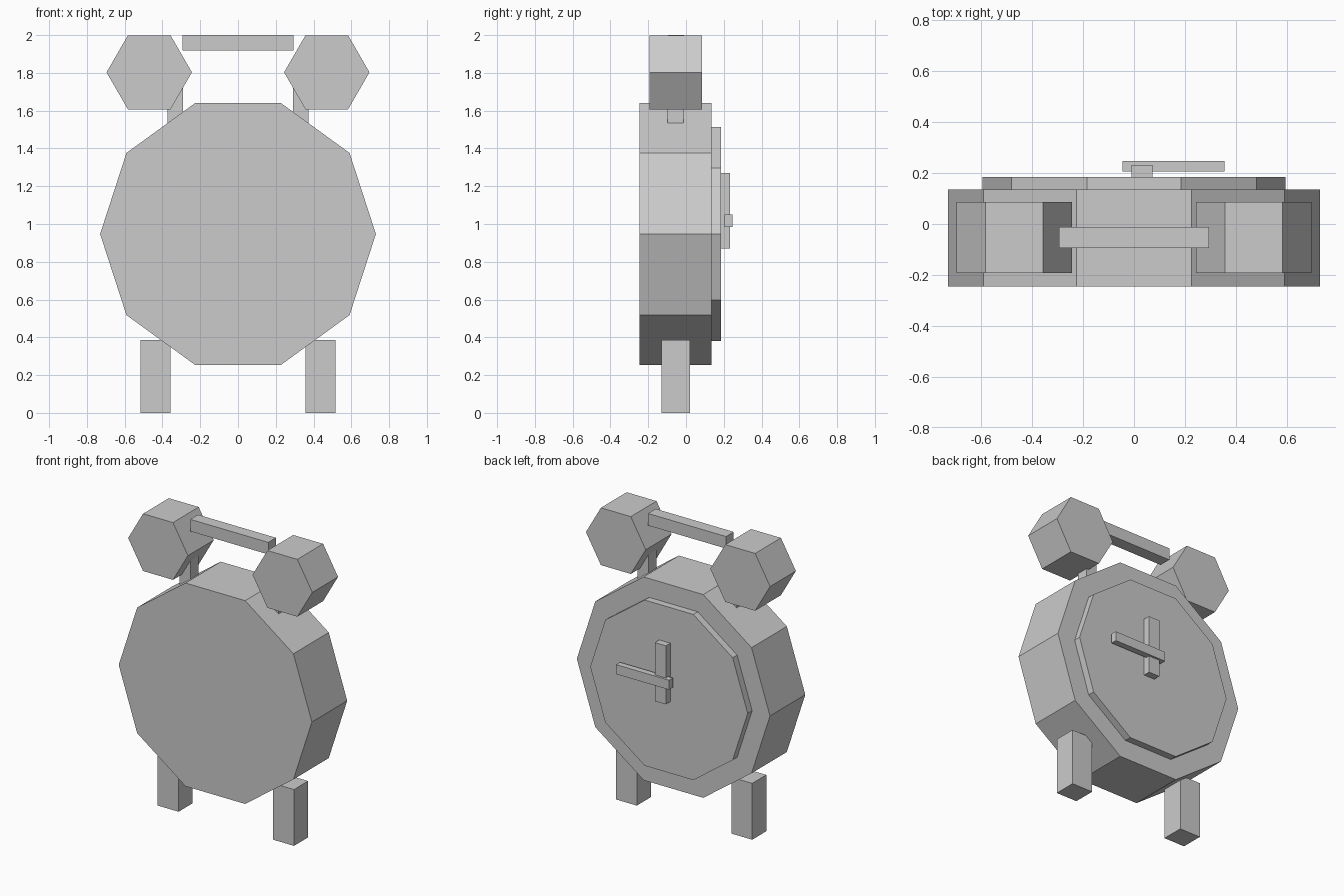
import bpy
import bmesh
from math import cos, sin, tau
from mathutils import Vector

default = bpy.data.objects.get("Cube")
if default:
    bpy.data.objects.remove(default, do_unlink=True)

# One plain grey for the whole clock
grey = bpy.data.materials.new("light grey")
grey.use_nodes = True
grey.diffuse_color = (0.6, 0.6, 0.6, 1)
grey.node_tree.nodes["Principled BSDF"].inputs["Base Color"].default_value = grey.diffuse_color


def prism(name, outline, y0, y1):
    """Extrude an (x, z) outline from y0 to y1 as a flat-shaded solid."""
    bm = bmesh.new()
    base = bm.faces.new([bm.verts.new((x, y0, z)) for x, z in outline])
    out = bmesh.ops.extrude_face_region(bm, geom=[base], use_keep_orig=True)
    moved = [v for v in out["geom"] if isinstance(v, bmesh.types.BMVert)]
    bmesh.ops.translate(bm, verts=moved, vec=Vector((0, y1 - y0, 0)))
    bmesh.ops.recalc_face_normals(bm, faces=bm.faces)
    mesh = bpy.data.meshes.new(name)
    bm.to_mesh(mesh)
    bm.free()
    mesh.materials.append(grey)
    obj = bpy.data.objects.new(name, mesh)
    bpy.context.collection.objects.link(obj)
    return obj


def disc(name, sides, radius, x, z, y0, y1):
    ring = [(x + radius * cos(tau * i / sides), z + radius * sin(tau * i / sides))
            for i in range(sides)]
    return prism(name, ring, y0, y1)


def box(name, x0, x1, y0, y1, z0, z1):
    return prism(name, [(x0, z0), (x1, z0), (x1, z1), (x0, z1)], y0, y1)


# Case and raised dial on the back side
disc("clock_case", 10, 0.73, 0, 0.947, -0.245, 0.136)
disc("dial", 10, 0.595, 0, 0.947, 0.13, 0.184)

# Hands
box("upright_hand", -0.01, 0.073, 0.184, 0.232, 0.87, 1.27)
box("level_hand", -0.045, 0.355, 0.205, 0.247, 0.985, 1.05)

# Bells, bell posts and feet on both sides
for side, s in (("left", 1), ("right", -1)):
    disc(side + "_bell", 6, 0.226, s * 0.47, 1.803, -0.192, 0.086)
    box(side + "_bell_post", s * 0.333 - 0.041, s * 0.333 + 0.041, -0.097, -0.012, 1.5, 1.8)
    box(side + "_foot", s * 0.436 - 0.079, s * 0.436 + 0.079, -0.131, 0.021, 0, 0.385)

# Carrying handle
box("handle", -0.295, 0.295, -0.094, -0.011, 1.918, 2.0)
